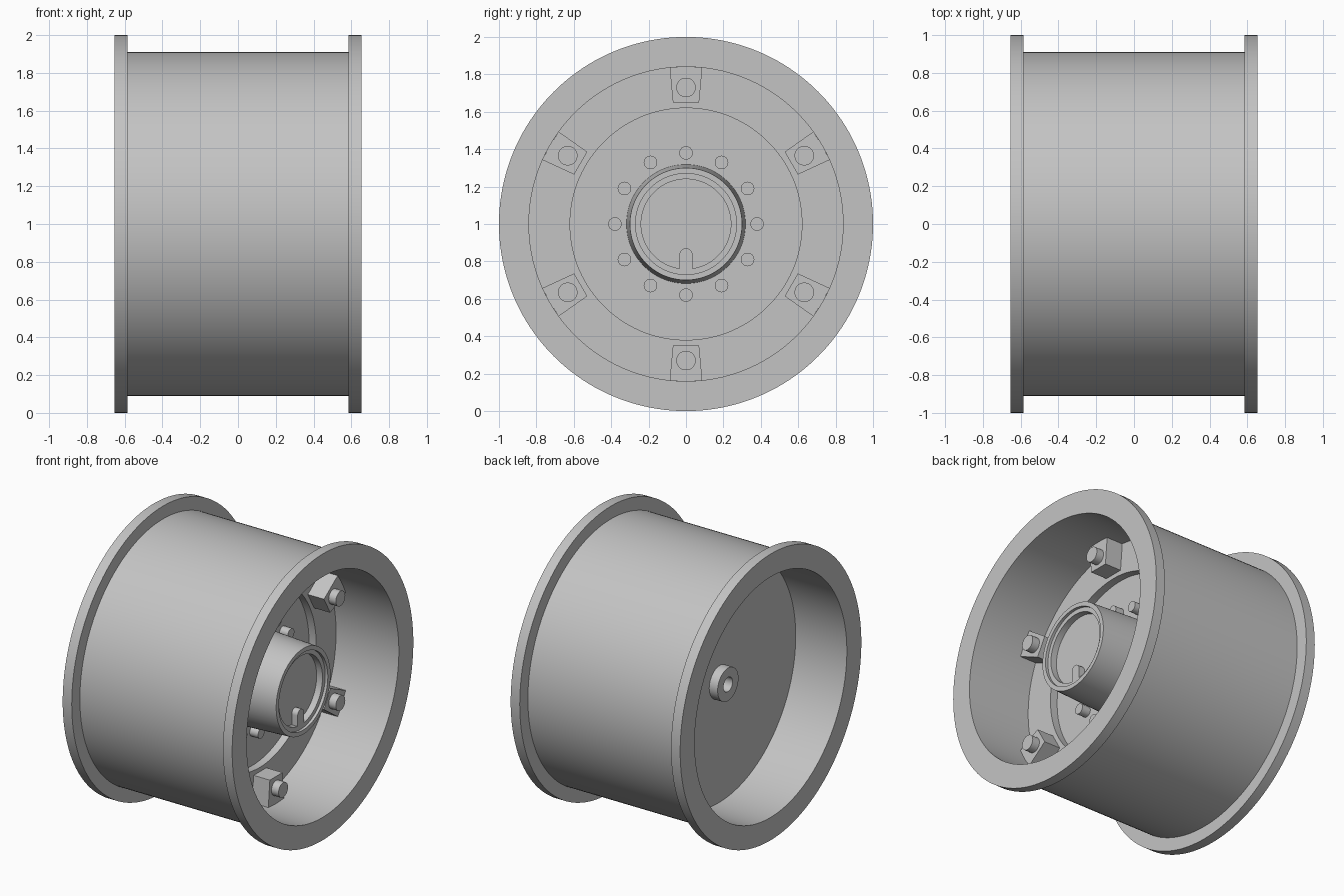
import bpy, bmesh, math
from mathutils import Matrix, Vector

cube = bpy.data.objects.get("Cube")
if cube:
    bpy.data.objects.remove(cube, do_unlink=True)

metal = bpy.data.materials.new("plain_grey_metal")
metal.use_nodes = True
GREY = (0.55, 0.55, 0.55, 1)
metal.diffuse_color = GREY
metal.node_tree.nodes["Principled BSDF"].inputs["Base Color"].default_value = GREY

AXLE = Vector((0, 0, 1))  # wheel centre; the axle runs along x


def finish(name, bm, location=AXLE, angle=0):
    """Turn a bmesh into a shaded object, rotated about the axle."""
    bmesh.ops.remove_doubles(bm, verts=bm.verts, dist=1e-5)
    bmesh.ops.recalc_face_normals(bm, faces=bm.faces)
    bm.transform(Matrix.Rotation(angle, 4, 'X'))
    mesh = bpy.data.meshes.new(name)
    bm.to_mesh(mesh)
    bm.free()
    mesh.materials.append(metal)
    obj = bpy.data.objects.new(name, mesh)
    obj.location = location
    bpy.context.collection.objects.link(obj)
    bpy.ops.object.select_all(action='DESELECT')
    obj.select_set(True)
    bpy.context.view_layer.objects.active = obj
    bpy.ops.object.shade_smooth_by_angle(angle=math.radians(30))
    return obj


def lathe(name, profile, steps=128, location=AXLE):
    """Spin (x, radius) points around the x axis."""
    bm = bmesh.new()
    verts = [bm.verts.new((x, 0, r)) for x, r in profile]
    edges = [bm.edges.new(pair) for pair in zip(verts, verts[1:])]
    bmesh.ops.spin(bm, geom=verts + edges, cent=(0, 0, 0), axis=(1, 0, 0),
                   angle=math.tau, steps=steps, use_merge=True)
    bmesh.ops.dissolve_degenerate(bm, dist=1e-5, edges=bm.edges)
    return finish(name, bm, location)


def prism(name, outline, x0, x1, angle=0):
    """Extrude a (y, z) outline along x."""
    bm = bmesh.new()
    face = bm.faces.new([bm.verts.new((x0, y, z)) for y, z in outline])
    new = bmesh.ops.extrude_face_region(bm, geom=[face])["geom"]
    bmesh.ops.translate(bm, vec=(x1 - x0, 0, 0),
                        verts=[v for v in new if isinstance(v, bmesh.types.BMVert)])
    return finish(name, bm, angle=angle)


def around(radius, angle):
    return AXLE + Vector((0, radius * math.cos(angle), radius * math.sin(angle)))


# Rim: drum, both flanges and the recessed web, in one profile
HALF, INNER = 0.655, 0.84
WEB, FLOOR, BACK = 0.17, 0.115, -0.26
lathe("rim_and_web", [
    (FLOOR, 0), (FLOOR, 0.62), (WEB, 0.62), (WEB, INNER), (HALF, INNER),
    (HALF, 1), (0.585, 1), (0.585, 0.91), (-0.585, 0.91), (-0.585, 1),
    (-HALF, 1), (-HALF, INNER), (BACK, INNER), (BACK, 0)], steps=160)

# Tapered hub with a stepped mouth
RING, CAP = 0.485, 0.44
lathe("hub", [(FLOOR, 0.318), (0.505, 0.3), (0.505, 0.27), (RING, 0.27),
              (RING, 0.24), (CAP, 0.24), (CAP, 0)])

# Round-topped key standing in the hub mouth
arch = [(0.035 * math.cos(a), -0.165 + 0.035 * math.sin(a))
        for a in (math.pi * i / 16 for i in range(17))]
prism("hub_key", arch + [(-0.035, -0.242), (0.035, -0.242)], CAP - 0.01, RING)

# Hollow boss on the back of the web
lathe("back_boss", [(BACK, 0.115), (-0.325, 0.115), (-0.325, 0.05), (BACK + 0.001, 0.05),
                    (BACK - 0.001, 0)], steps=48)

# Hub bolts
for i in range(12):
    lathe(f"hub_bolt_{i + 1}", [(FLOOR, 0.036), (0.18, 0.036), (0.18, 0)],
          steps=32, location=around(0.38, math.tau * i / 12))

# Wedge lugs against the drum wall, each with a round stud
for i in range(6):
    turn = math.tau * i / 6
    prism(f"lug_{i + 1}", [(-0.07, 0.65), (0.07, 0.65), (0.087, 0.835),
                           (0, 0.842), (-0.087, 0.835)], WEB - 0.01, 0.295, turn)
    lathe(f"lug_stud_{i + 1}", [(0.29, 0.052), (0.35, 0.052), (0.35, 0)],
          steps=40, location=around(0.73, turn + math.pi / 2))
